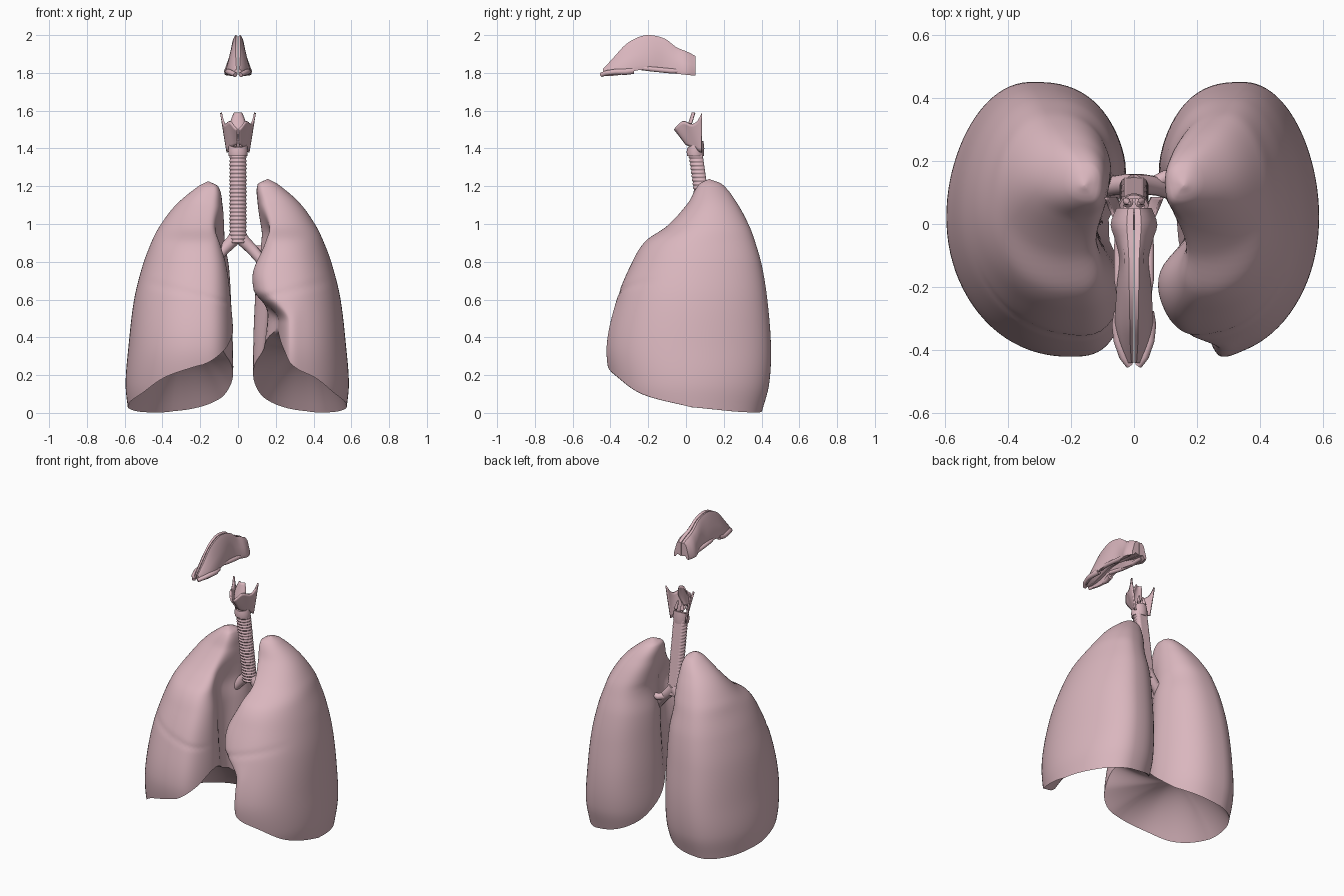
import bpy, bmesh, math
from mathutils import Vector

cube = bpy.data.objects.get("Cube")
if cube:
    bpy.data.objects.remove(cube, do_unlink=True)

pink = bpy.data.materials.new("tissue pink")
pink.use_nodes = True
colour = (0.70, 0.47, 0.515, 1)
pink.diffuse_color = colour
bsdf = next(n for n in pink.node_tree.nodes if n.type == 'BSDF_PRINCIPLED')
bsdf.inputs["Base Color"].default_value = colour


def finish(name, bm, angle):
    """Turn a bmesh into a shaded object."""
    bmesh.ops.recalc_face_normals(bm, faces=bm.faces)
    mesh = bpy.data.meshes.new(name)
    bm.to_mesh(mesh)
    bm.free()
    mesh.materials.append(pink)
    obj = bpy.data.objects.new(name, mesh)
    bpy.context.collection.objects.link(obj)
    bpy.ops.object.select_all(action='DESELECT')
    obj.select_set(True)
    bpy.context.view_layer.objects.active = obj
    bpy.ops.object.shade_smooth_by_angle(angle=math.radians(angle))
    return obj


def loft(name, rings, closed=True, angle=50):
    """Skin a list of equal point rings; closed rings get end caps."""
    bm = bmesh.new()
    rows = [[bm.verts.new(p) for p in ring] for ring in rings]
    n = len(rows[0])
    for a, b in zip(rows, rows[1:]):
        for i in range(n if closed else n - 1):
            j = (i + 1) % n
            bm.faces.new((a[i], a[j], b[j], b[i]))
    if closed:
        bm.faces.new(rows[0])
        bm.faces.new(rows[-1])
    return finish(name, bm, angle)


def key(table, t):
    """Smooth interpolation of rows (t, values...) sorted by t."""
    t = min(max(t, table[0][0]), table[-1][0])
    last = len(table) - 1
    i = max(k for k in range(last) if table[k][0] <= t)
    p, q = table[i], table[i + 1]
    before, after = table[max(i - 1, 0)], table[min(i + 2, last)]
    h = q[0] - p[0]
    s = (t - p[0]) / h
    out = []
    for c in range(1, len(p)):
        m0 = (q[c] - before[c]) / (q[0] - before[0]) * h
        m1 = (after[c] - p[c]) / (after[0] - p[0]) * h
        out.append(p[c] + s * (m0 + s * (3 * (q[c] - p[c]) - 2 * m0 - m1
                   + s * (2 * (p[c] - q[c]) + m0 + m1))))
    return out


def ramp(v):
    v = min(max(v, 0), 1)
    return v * v * (3 - 2 * v)


def bump(v):
    return math.exp(-v * v)


def mirror(obj):
    obj.modifiers.new("mirror", 'MIRROR').use_clip = False


# Lungs: height, medial, lateral, front and back limits
limits = [(0, .04, .58, -.34, .40), (.15, .01, .595, -.395, .44),
          (.35, .005, .58, -.42, .45), (.6, .015, .55, -.365, .43),
          (.78, .03, .505, -.29, .40), (.9, .055, .46, -.215, .365),
          (.98, .065, .42, -.1, .335), (1.1, .08, .33, .01, .27),
          (1.2, .105, .21, .07, .19), (1.225, .155, .16, .12, .125)]
# Lower rim height around the lung: lateral, front, medial, back
rim = [(0, .03), (40, .1), (65, .19), (90, .25), (130, .35), (160, .43), (185, .30),
       (205, .17), (225, .08), (270, .01), (315, .005), (360, .03)]


def lung_point(side, deg, z):
    med, lat, front, back = key(limits, z)
    left = side > 0
    if left:
        med += .055 * min(1, max(0, 1.2 - z) * 4)
        lat -= .008 * min(1, max(0, 1.2 - z) * 4)
    c, f = math.cos(math.radians(deg)), math.sin(math.radians(deg))
    mid = med + (lat - med) * (.45 - .1 * f)
    depth = f
    if c > 0:
        x = mid + (lat - mid) * c ** .95
    else:
        # Squarer inner side, most of all at the front
        x = mid - (mid - med) * (-c) ** (.65 if f > 0 else .75)
        if f > 0:
            depth = f ** .7
    y = (front + back) / 2 - depth * (back - front) / 2
    # Hollow facing the heart and airway
    size = ramp((1.2 - z) * 3)
    x += .1 * size * bump((y + .01) / .12) * bump((z - .6) / .55) * max(0, -c)
    if left:
        # Bulge and cardiac notch in the front edge
        inward = ramp((.36 - x) / .3)
        x -= .03 * bump((z - .73) / .1) * ramp(-y / .15) * inward
        x += .135 * ramp((.65 - z) / .17) * ramp((-y - .02) / .2) * inward
    # Shallow fissure
    y += .006 * bump((z - .57 - .25 * x) / .012) * ramp(f * 2 - .7)
    return Vector((side * x, y, z))


def lung(name, side):
    top = limits[-1][0]
    degrees = range(0, 360, 4)
    rings = []
    for j in range(61):
        t = (j / 60) ** 1.3
        ring = []
        for d in degrees:
            z = top + (key(rim, d)[0] - top) * t
            ring.append(lung_point(side, d, z))
        rings.append(ring)
    # Domed underside
    edge = rings[-1]
    centre = sum(edge, Vector()) / len(edge)
    for j in range(1, 15):
        s = 1 - j / 15
        ring = []
        for p in edge:
            q = centre.lerp(p, s)
            q.z = p.z * s ** 2 + .34 * (1 - s ** 2)
            ring.append(q)
        rings.append(ring)
    obj = loft(name, rings, angle=55)
    obj.scale.z = 1.01 if side > 0 else 1


lung("left_lung", 1)
lung("right_lung", -1)

# Windpipe with cartilage rings and a flattened back
steps, turns = 192, 24
rings = []
for j in range(steps + 1):
    t = j / steps
    ring = []
    for i in range(24):
        a = math.tau * i / 24
        behind = ramp(math.sin(a) * 2 - .6)
        r = .044 + .0025 * math.sin(math.tau * turns * t) * (1 - behind)
        y = .125 - .07 * t + min(r * math.sin(a), .03)
        ring.append((r * math.cos(a), y, .9 + .49 * t))
    rings.append(ring)
loft("windpipe", rings, angle=60)


def tube(name, path, r0, r1):
    path = [Vector(p) for p in path]
    n = len(path) - 1
    rings = []
    for k, p in enumerate(path):
        way = path[min(k + 1, n)] - path[max(k - 1, 0)]
        turn = way.to_track_quat('Z', 'Y')
        r = r0 + (r1 - r0) * k / n
        rings.append([p + turn @ Vector((r * math.cos(i * math.tau / 16),
                      r * math.sin(i * math.tau / 16), 0)) for i in range(16)])
    return loft(name, rings)


# Bronchi
for side, word in ((1, "left"), (-1, "right")):
    tube(word + "_bronchus", [(0, .122, .95), (side * .03, .125, .91),
         (side * .075, .12, .865), (side * .13, .1, .8), (side * .18, .08, .74)], .036, .024)
    tube(word + "_upper_branch", [(side * .06, .125, .875),
         (side * .1, .15, .865), (side * .16, .15, .87)], .024, .018)

# Thyroid cartilage: one plate, thickened and mirrored
plate = [(0, 1.425, 1.505), (.3, 1.41, 1.545), (.65, 1.40, 1.53),
         (.85, 1.385, 1.55), (1, 1.38, 1.59)]
columns = []
for i in range(15):
    a = i / 14
    low, high = key(plate, a)
    w = a ** .7
    col = []
    for j in range(9):
        b = j / 8
        front = .005 - .065 * b
        col.append((.002 + (.05 + .033 * b) * w,
                    front + (.085 - front) * a, low + (high - low) * b))
    columns.append(col)
thyroid = loft("thyroid_cartilage", columns, closed=False)
thyroid.modifiers.new("thickness", 'SOLIDIFY').thickness = .01
mirror(thyroid)

# Cricoid ring, taller at the back
sections = []
for top, r in ((0, .04), (0, .049), (.5, .052), (1, .047), (1, .034), (0, .036)):
    ring = []
    for i in range(28):
        a = math.tau * i / 28
        height = .045 + .035 * (1 + math.sin(a)) / 2
        ring.append((r * math.cos(a), .05 + r * math.sin(a) * .9, 1.36 + top * height))
    sections.append(ring)
loft("cricoid_ring", sections)

# Epiglottis leaf
leaf = []
for j in range(11):
    t = j / 10
    w = .012 + .03 * math.sin(math.pi * (t * .85 + .05))
    leaf.append([(w * u / 3, -.02 + .05 * t + .015 * (u / 3) ** 2, 1.44 + .15 * t)
                 for u in range(-3, 4)])
epiglottis = loft("epiglottis", leaf, closed=False)
epiglottis.modifiers.new("thickness", 'SOLIDIFY').thickness = .007

# Arytenoids
mirror(tube("arytenoids", [(.02, .07, 1.41), (.024, .072, 1.45), (.014, .065, 1.5)], .018, .005))

# Nasal cavity half: depth, floor, roof, upper width, lower width
nose = [(-.44, 1.785, 1.82, .015, .024), (-.38, 1.785, 1.885, .022, .05),
        (-.32, 1.795, 1.95, .024, .06), (-.25, 1.815, 1.99, .026, .058),
        (-.19, 1.815, 2.0, .028, .054), (-.11, 1.80, 1.98, .03, .046),
        (-.05, 1.795, 1.935, .036, .06), (0, 1.79, 1.915, .042, .074),
        (.05, 1.785, 1.89, .035, .056)]
slices = []
for i in range(29):
    y = -.44 + .49 * i / 28
    low, high, w, base = key(nose, y)
    h = high - low
    outline = ((.002, .12), (.002, .97), (w * .55, 1), (w, .85), ((w + base) / 2, .5),
               (base, .15), (base * .95, 0), (base * .75, .02), (base * .5, .2))
    slices.append([(x, y, low + h * v) for x, v in outline])
mirror(loft("nasal_cavity", slices, angle=35))

# Wing cartilage at the nostril and a scroll along the side
mirror(tube("nostril_wing", [(.014, -.448, 1.79), (.034, -.42, 1.8),
            (.05, -.37, 1.806), (.054, -.32, 1.806), (.046, -.28, 1.812)], .012, .018))
mirror(tube("lower_scroll", [(.036, -.27, 1.83), (.05, -.18, 1.82),
            (.05, -.08, 1.81), (.045, .02, 1.81)], .012, .014))
